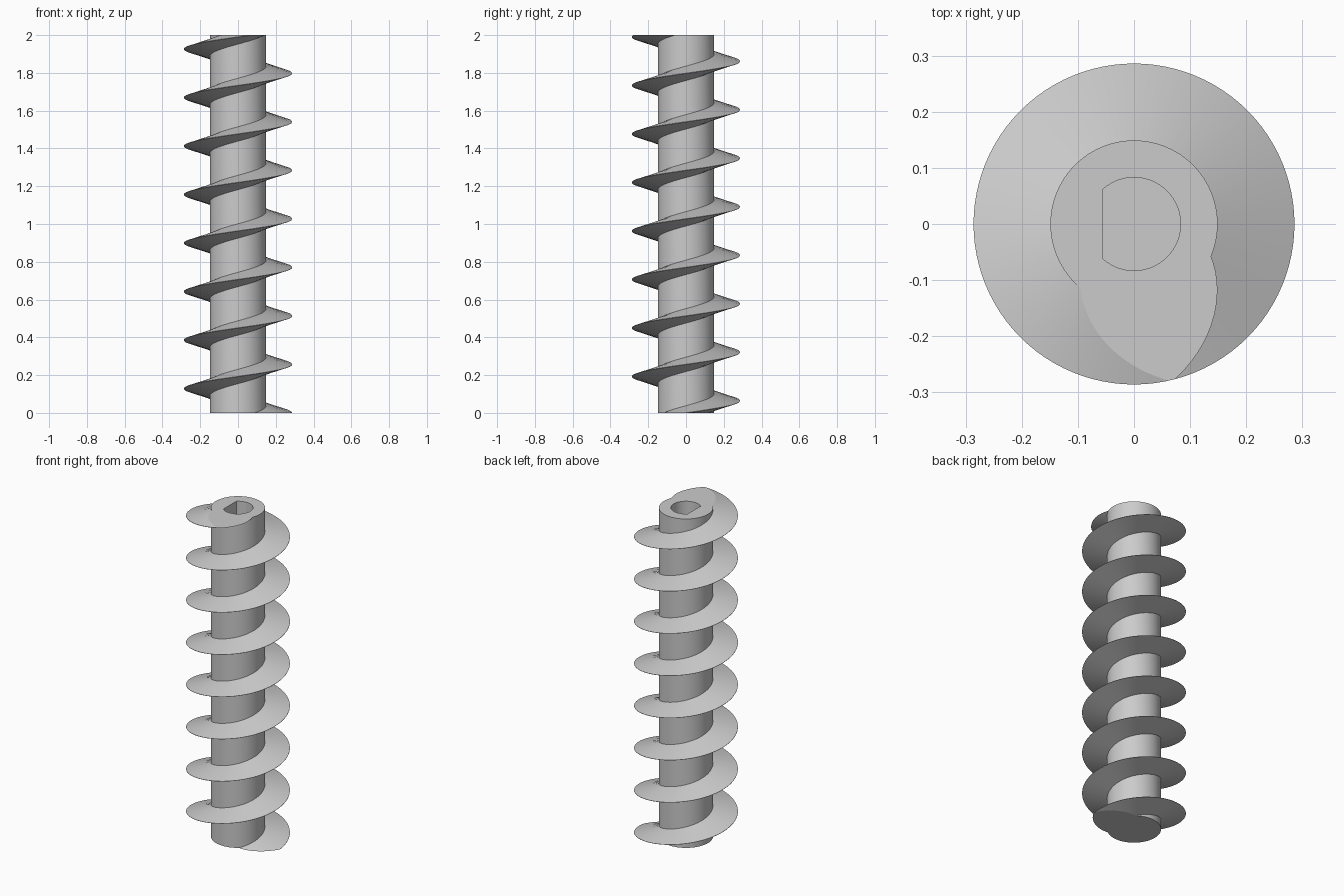
import bpy
import bmesh
from math import acos, cos, sin, pi, radians

HEIGHT = 2.0
SHAFT_R = 0.149
THREAD_R = 0.286
PITCH = 0.2568
ROOT_HALF = 0.038      # half thickness of the thread where it meets the shaft
SEGMENTS = 96          # steps per turn
BORE_R, BORE_FLAT, BORE_DEPTH = 0.083, -0.055, 0.45

cube = bpy.data.objects.get("Cube")
if cube:
    bpy.data.objects.remove(cube, do_unlink=True)

steel = bpy.data.materials.new("plain grey")
steel.use_nodes = True
grey = (0.6, 0.6, 0.6, 1)
steel.diffuse_color = grey
steel.node_tree.nodes["Principled BSDF"].inputs["Base Color"].default_value = grey


def make_object(name, bm):
    bmesh.ops.recalc_face_normals(bm, faces=bm.faces[:])
    mesh = bpy.data.meshes.new(name)
    bm.to_mesh(mesh)
    bm.free()
    mesh.materials.append(steel)
    obj = bpy.data.objects.new(name, mesh)
    bpy.context.collection.objects.link(obj)
    return obj


def prism(name, outline, bottom, top):
    bm = bmesh.new()
    base = bm.faces.new([bm.verts.new((x, y, bottom)) for x, y in outline])
    side = bmesh.ops.extrude_face_region(bm, geom=[base])["geom"]
    moved = [v for v in side if isinstance(v, bmesh.types.BMVert)]
    bmesh.ops.translate(bm, verts=moved, vec=(0, 0, top - bottom))
    # the source face is removed by the region extrude when it is loose
    bmesh.ops.holes_fill(bm, edges=[e for e in bm.edges if e.is_boundary], sides=0)
    return make_object(name, bm)


def arc(radius, start, end, count):
    angles = [start + (end - start) * i / count for i in range(count + 1)]
    return [(radius * cos(a), radius * sin(a)) for a in angles]


def helical_thread(name):
    # triangular section, its root sunk a little into the shaft
    root_r = SHAFT_R - 0.015
    half = ROOT_HALF * (THREAD_R - root_r) / (THREAD_R - SHAFT_R)
    section = [(root_r, -half), (THREAD_R, -0.0008), (THREAD_R, 0.0008), (root_r, half)]
    turns = int(HEIGHT / PITCH) + 2
    bm = bmesh.new()
    rings = []
    for i in range(-SEGMENTS // 2, turns * SEGMENTS):
        a = 2 * pi * i / SEGMENTS
        rise = PITCH * i / SEGMENTS
        rings.append([bm.verts.new((r * cos(a), r * sin(a), rise + z)) for r, z in section])
    n = len(section)
    for low, high in zip(rings, rings[1:]):
        for k in range(n):
            bm.faces.new((low[k], low[(k + 1) % n], high[(k + 1) % n], high[k]))
    bm.faces.new(rings[0])
    bm.faces.new(rings[-1])
    # trim flush with both ends of the shaft
    for z, direction in ((0, -1), (HEIGHT, 1)):
        cut = bmesh.ops.bisect_plane(
            bm, geom=bm.verts[:] + bm.edges[:] + bm.faces[:],
            plane_co=(0, 0, z), plane_no=(0, 0, direction), clear_outer=True)
        rim = [e for e in cut["geom_cut"] if isinstance(e, bmesh.types.BMEdge)]
        bmesh.ops.holes_fill(bm, edges=rim, sides=0)
    return make_object(name, bm)


def boolean(target, tool, operation):
    mod = target.modifiers.new(operation.lower(), "BOOLEAN")
    mod.operation = operation
    mod.solver = "EXACT"
    mod.object = tool
    bpy.context.view_layer.objects.active = target
    bpy.ops.object.modifier_apply(modifier=mod.name)
    bpy.data.objects.remove(tool, do_unlink=True)


# Shaft with the spiral thread joined on
auger = prism("auger_screw", arc(SHAFT_R, 0, 2 * pi, SEGMENTS)[:-1], 0, HEIGHT)
boolean(auger, helical_thread("thread"), "UNION")

# Blind D-shaped drive socket in the top end
corner = acos(BORE_FLAT / BORE_R)
socket = prism("drive_socket", arc(BORE_R, -corner, corner, 48),
               HEIGHT - BORE_DEPTH, HEIGHT + 0.1)
boolean(auger, socket, "DIFFERENCE")

# Smooth round surfaces, crisp edges
bpy.ops.object.select_all(action="DESELECT")
auger.select_set(True)
bpy.context.view_layer.objects.active = auger
bpy.ops.object.shade_smooth_by_angle(angle=radians(12))
